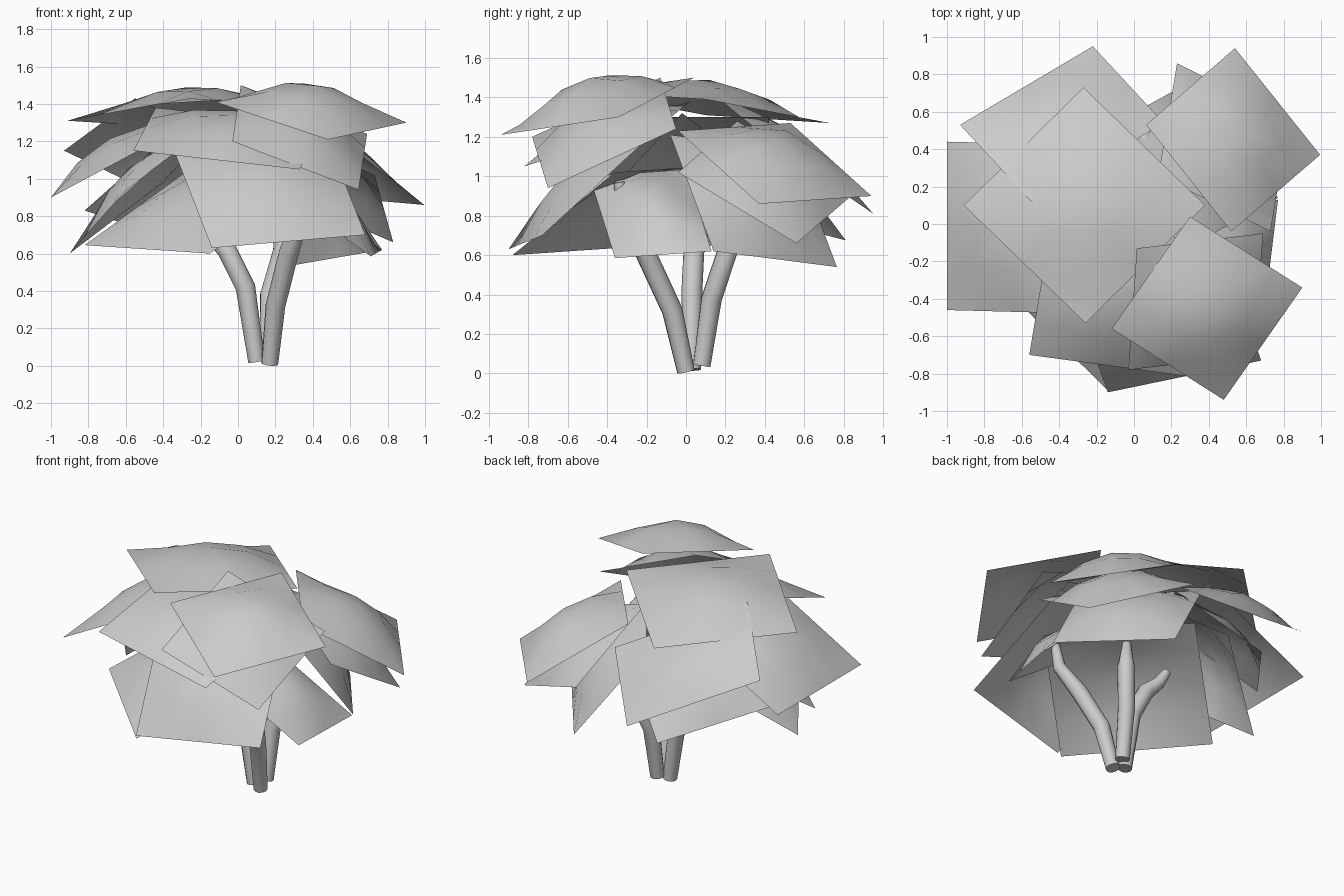
import bpy
import bmesh
from mathutils import Vector

if "Cube" in bpy.data.objects:
    bpy.data.objects.remove(bpy.data.objects["Cube"], do_unlink=True)

GREY = (0.6, 0.6, 0.6, 1.0)
material = bpy.data.materials.new("plain grey")
material.use_nodes = True
material.diffuse_color = GREY
material.node_tree.nodes["Principled BSDF"].inputs["Base Color"].default_value = GREY


def add_object(name, mesh):
    """Link a smooth-shaded mesh in the shared material."""
    mesh.materials.clear()
    mesh.materials.append(material)
    mesh.shade_smooth()
    bpy.context.collection.objects.link(bpy.data.objects.new(name, mesh))


def leaf_card(name, corner, along, up, bulge=0.13):
    """Domed square sheet spanned by one corner and its two neighbours."""
    corner, along, up = Vector(corner), Vector(along), Vector(up)
    side_a, side_b = along - corner, up - corner
    normal = side_a.cross(side_b).normalized()
    if normal.z < 0:
        side_a, side_b = side_b, side_a
        normal.negate()
    bm = bmesh.new()
    bmesh.ops.create_grid(bm, x_segments=4, y_segments=4, size=1)
    for vert in bm.verts:
        s, t = vert.co.x, vert.co.y
        dome = bulge * (1 - s * s) * (1 - t * t)
        vert.co = corner + side_a * (s + 1) / 2 + side_b * (t + 1) / 2 + normal * dome
    mesh = bpy.data.meshes.new(name)
    bm.to_mesh(mesh)
    bm.free()
    add_object(name, mesh)


def branch(name, points, radii):
    """Tapered round limb that follows a bent path."""
    curve = bpy.data.curves.new(name + "_path", "CURVE")
    curve.dimensions = "3D"
    curve.bevel_depth = 1.0
    curve.bevel_resolution = 4
    curve.use_fill_caps = True
    spline = curve.splines.new("POLY")
    spline.points.add(len(points) - 1)
    for target, point, radius in zip(spline.points, points, radii):
        target.co = (*point, 1.0)
        target.radius = radius
    path = bpy.data.objects.new(name + "_path", curve)
    bpy.context.collection.objects.link(path)
    bpy.context.view_layer.update()
    graph = bpy.context.evaluated_depsgraph_get()
    mesh = bpy.data.meshes.new_from_object(path.evaluated_get(graph))
    bpy.data.objects.remove(path, do_unlink=True)
    add_object(name, mesh)


# Three limbs rising from a shared foot
LIMB_RADII = (0.045, 0.053, 0.053, 0.04, 0.028)
branch("left_limb", [(0.1, 0.03, 0.02), (0.04, 0.03, 0.42), (-0.06, 0.04, 0.62),
                     (-0.14, 0.07, 0.7), (-0.18, 0.1, 0.78)], LIMB_RADII)
branch("back_limb", [(0.16, 0.08, 0.04), (0.17, 0.13, 0.38), (0.24, 0.21, 0.62),
                     (0.23, 0.2, 0.7), (0.21, 0.18, 0.8)], LIMB_RADII)
branch("front_limb", [(0.17, 0, 0.01), (0.2, -0.07, 0.32), (0.27, -0.2, 0.6),
                      (0.34, -0.31, 0.8), (0.35, -0.34, 0.97)], LIMB_RADII)

# Upper crown
leaf_card("top_leaf", (-0.91, 0.1, 1.31), (-0.27, 0.73, 1.27), (-0.26, -0.53, 1.43), 0.14)
leaf_card("top_right_leaf", (0.9, -0.34, 1.3), (0.48, -0.94, 1.21), (0.3, 0.04, 1.5), 0.15)
leaf_card("back_right_leaf", (0.995, 0.37, 0.86), (0.54, 0.94, 0.9), (0.52, -0.04, 1.23))
leaf_card("back_left_leaf", (-0.22, 0.95, 0.81), (-0.93, 0.53, 1.15), (0.16, 0.54, 1.09), 0.1)
leaf_card("left_leaf", (-1, -0.46, 0.9), (-1, 0.44, 0.9), (-0.25, -0.48, 1.3))
leaf_card("front_left_leaf", (-0.56, -0.7, 1.15), (0.33, -0.82, 1.05), (-0.44, 0.02, 1.38))
leaf_card("front_right_leaf", (0.645, -0.7, 0.94), (-0.03, -0.78, 1.2), (0.69, -0.05, 1.24))
leaf_card("right_leaf", (0.83, 0.56, 0.66), (0.23, 0.86, 0.92), (0.73, -0.04, 1.02))

# Lower skirt
leaf_card("low_front_leaf", (-0.14, -0.9, 0.63), (0.68, -0.73, 0.7), (-0.35, -0.31, 1.17))
leaf_card("low_front_left_leaf", (-0.15, -0.88, 0.6), (-0.82, -0.22, 0.645), (0.43, -0.36, 1.02))
leaf_card("low_left_leaf", (-0.9, 0.08, 0.6), (-0.6, -0.37, 0.94), (-0.4, 0.43, 0.98))
leaf_card("low_back_left_leaf", (-0.82, 0.21, 0.83), (-0.35, 0.81, 0.675), (-0.37, -0.09, 1.23))
leaf_card("low_back_right_leaf", (0.31, 0.765, 0.54), (0.77, 0.14, 0.62), (-0.09, 0.545, 1.13))
leaf_card("low_right_leaf", (0.71, -0.36, 0.585), (0.77, 0.13, 0.62), (0.14, -0.49, 1))
